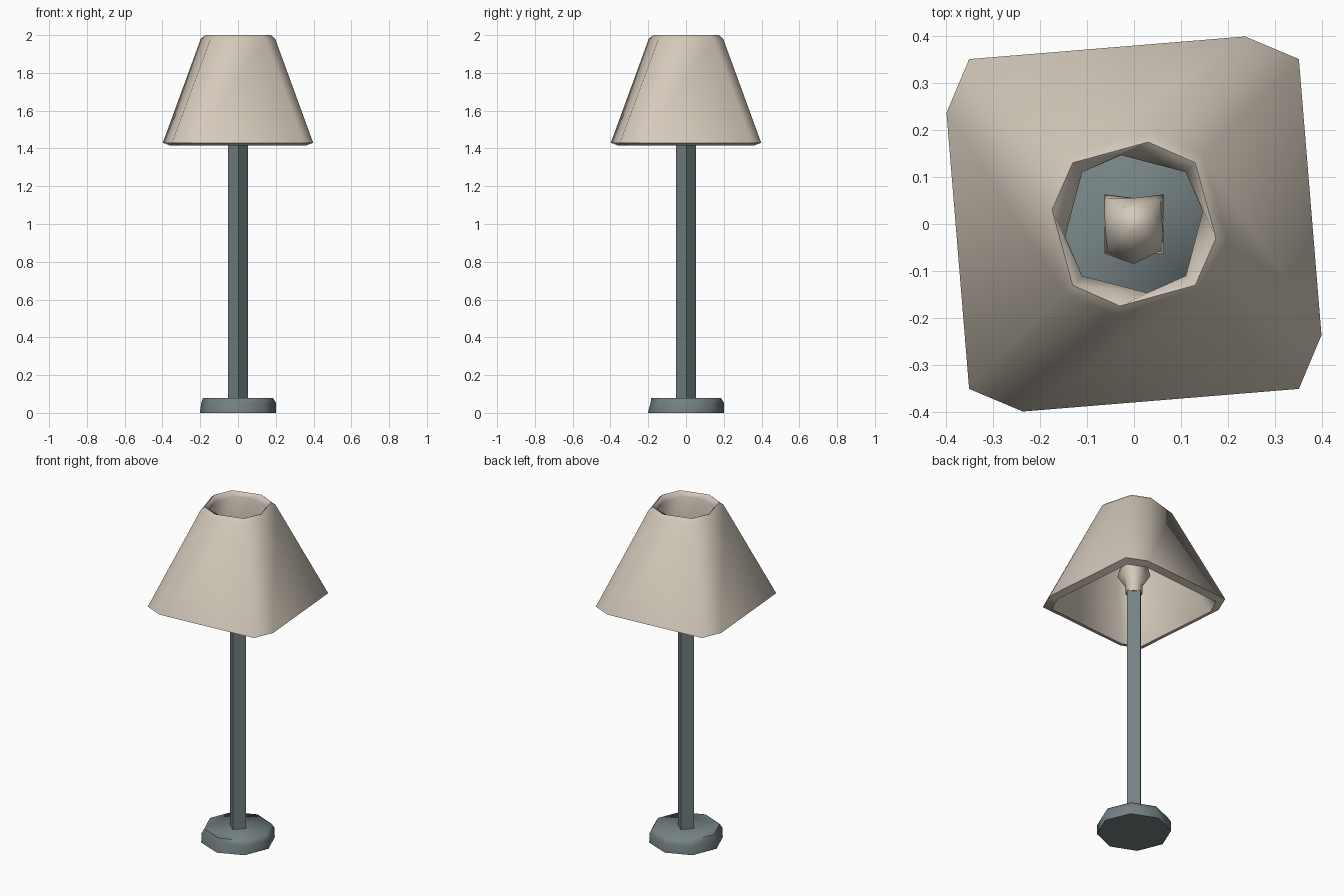
import bpy, bmesh, math

if "Cube" in bpy.data.objects:
    bpy.data.objects.remove(bpy.data.objects["Cube"])


def material(name, rgb):
    m = bpy.data.materials.new(name)
    m.diffuse_color = (*rgb, 1)
    m.use_nodes = True
    m.node_tree.nodes["Principled BSDF"].inputs["Base Color"].default_value = m.diffuse_color
    return m


TEAL = material("slate_teal", (0.175, 0.22, 0.23))
CREAM = material("warm_cream", (0.66, 0.59, 0.50))


def polar(radii, z, turn=0.0):
    """Ring of points, one radius per equally spaced direction."""
    n = len(radii)
    return [(r * math.cos(math.radians(turn + 360 * i / n)),
             r * math.sin(math.radians(turn + 360 * i / n)), z)
            for i, r in enumerate(radii)]


def quarter(points, z):
    """Repeat a few points around four quarter turns."""
    ring = []
    for k in range(4):
        for x, y in points:
            for _ in range(k):
                x, y = -y, x
            ring.append((x, y, z))
    return ring


def loft(name, rings, mat, closed=False, angle=60):
    """Skin a stack of rings; closed joins last to first, otherwise ends are capped."""
    bm = bmesh.new()
    vs = [[bm.verts.new(p) for p in r] for r in rings]
    n = len(vs[0])
    for j in range(len(vs) if closed else len(vs) - 1):
        a, b = vs[j], vs[(j + 1) % len(vs)]
        for i in range(n):
            bm.faces.new((a[i], a[(i + 1) % n], b[(i + 1) % n], b[i]))
    if not closed:
        bm.faces.new(vs[0])
        bm.faces.new(vs[-1])
    bmesh.ops.recalc_face_normals(bm, faces=bm.faces)
    mesh = bpy.data.meshes.new(name)
    bm.to_mesh(mesh)
    bm.free()
    mesh.materials.append(mat)
    ob = bpy.data.objects.new(name, mesh)
    bpy.context.collection.objects.link(ob)
    bpy.ops.object.select_all(action='DESELECT')
    ob.select_set(True)
    bpy.context.view_layer.objects.active = ob
    bpy.ops.object.shade_smooth_by_angle(angle=math.radians(angle))
    return ob


# Octagonal foot with a chamfered edge, slightly worn towards -x and -y
loft("base", [polar([0.202] * 8, 0),
              polar([0.2, 0.2, 0.2, 0.2, 0.194, 0.2, 0.187, 0.2], 0.055),
              polar([0.185] * 8, 0.08)], TEAL, angle=65)

# Slim four-sided pole standing corner-on
loft("pole", [polar([0.052] * 4, 0.07, 3), polar([0.052] * 4, 1.49, 3)], TEAL)

# Bulb: narrow socket, square-shouldered flare, rounded globe
loft("bulb", [
    polar([0.045] * 8, 1.485),
    polar([0.045] * 8, 1.53),
    polar([0.062, 0.089, 0.055, 0.089, 0.062, 0.089, 0.062, 0.089], 1.595),
    polar([0.060, 0.078, 0.055, 0.078, 0.062, 0.080, 0.085, 0.080], 1.64),
    polar([0.045] * 8, 1.69),
    polar([0.015] * 8, 1.71),
], CREAM, angle=80)

# Lampshade: hollow, square below and octagonal above, with a thick rim
loft("lampshade", [
    quarter([(0.315, 0.315), (0.215, 0.36)], 1.415),
    quarter([(0.35, 0.35), (0.236, 0.398)], 1.43),
    quarter([(0.146, 0.146), (0.035, 0.197)], 1.98),
    quarter([(0.13, 0.13), (0.03, 0.174)], 2.0),
    quarter([(0.11, 0.11), (-0.027, 0.146)], 1.975),
], CREAM, closed=True, angle=70)
